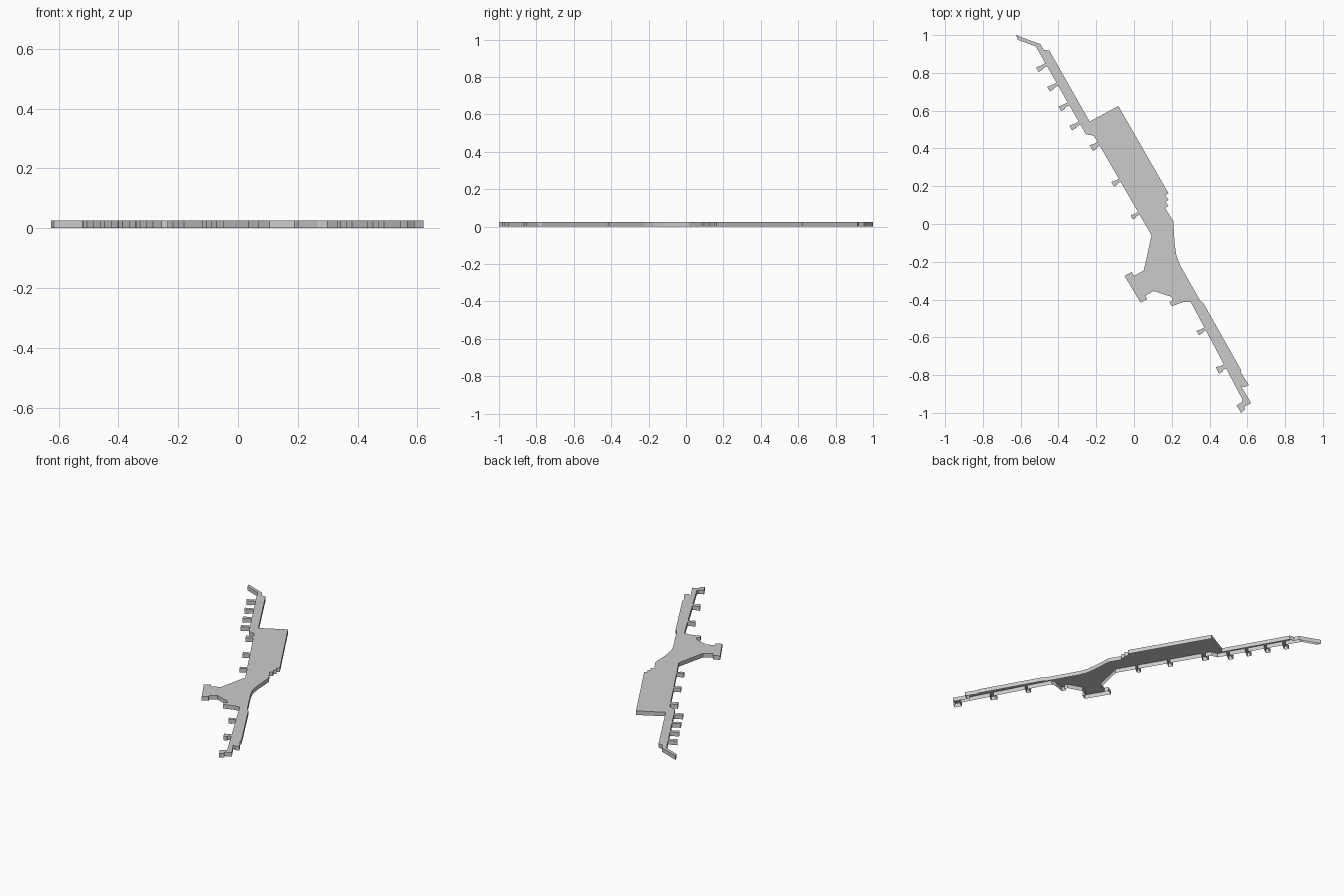
import bpy, bmesh
from mathutils import Vector

HEIGHT = 0.026


def gate_wall(a, b, gates):
    """Straight wall from a to b with a boarding-gate stub for each (tip x, tip y, head width)."""
    a, b = Vector(a), Vector(b)
    along = (b - a).normalized()
    pts = [a]
    for x, y, width in gates:
        tip = Vector((x, y))
        base = a + along * (tip - a).dot(along)
        out = tip - base
        neck = along * width * 0.33
        head = along * width * 0.5
        shoulder = base + out * 0.5
        pts += [base - neck, shoulder - neck, shoulder - head,
                tip - head, tip + head, shoulder + head * 0.7, base + neck]
    return pts + [b]


# East side: north tip, concourse, main hall, south concourse and its end
east = [(-0.625, 1.0), (-0.495, 0.952), (-0.478, 0.922), (-0.448, 0.918),
        (-0.235, 0.542), (-0.083, 0.625), (0.183, 0.162), (0.165, 0.152),
        (0.183, 0.128), (0.168, 0.118), (0.183, 0.095), (0.165, 0.085),
        (0.208, 0.015), (0.215, -0.105), (0.225, -0.17), (0.245, -0.22),
        (0.35, -0.405), (0.368, -0.42), (0.565, -0.77), (0.568, -0.79),
        (0.608, -0.852), (0.585, -0.865), (0.567, -0.858), (0.62, -0.948),
        (0.583, -0.967), (0.59, -0.98), (0.567, -1.0), (0.543, -0.96),
        (0.572, -0.942)]

# South concourse west wall
south_west = gate_wall((0.575, -0.93), (0.3, -0.412),
                       [(0.442, -0.775, 0.038), (0.337, -0.577, 0.027)])

# Flared west wing
wing = [(0.265, -0.412), (0.2, -0.435), (0.188, -0.415), (0.205, -0.403),
        (0.197, -0.385), (0.105, -0.355), (0.06, -0.38), (0.07, -0.397),
        (0.035, -0.417), (-0.05, -0.275), (-0.012, -0.254), (0.0, -0.275),
        (0.052, -0.245)]

# Main hall and north concourse west walls
hall_west = gate_wall((0.093, -0.06), (-0.205, 0.455),
                      [(-0.012, 0.035, 0.024), (-0.113, 0.21, 0.028),
                       (-0.226, 0.402, 0.036)])
north_west = gate_wall((-0.255, 0.475), (-0.52, 0.94),
                       [(-0.335, 0.508, 0.028), (-0.393, 0.61, 0.028),
                        (-0.453, 0.714, 0.028), (-0.512, 0.817, 0.028)])

outline = east + south_west + wing + hall_west + [(-0.215, 0.468)] + north_west + [(-0.615, 0.975)]

# Flat roof with walls dropped to the ground, open underneath
bm = bmesh.new()
top = [bm.verts.new((p[0], p[1], HEIGHT)) for p in outline]
low = [bm.verts.new((p[0], p[1], 0)) for p in outline]
roof = bm.faces.new(top)
for i in range(len(top)):
    j = (i + 1) % len(top)
    bm.faces.new((top[j], top[i], low[i], low[j]))
bm.normal_update()
if roof.normal.z < 0:
    bmesh.ops.reverse_faces(bm, faces=bm.faces)
bmesh.ops.triangulate(bm, faces=[roof])

mesh = bpy.data.meshes.new("terminal_building")
bm.to_mesh(mesh)
bm.free()
bpy.context.collection.objects.link(bpy.data.objects.new("terminal_building", mesh))
